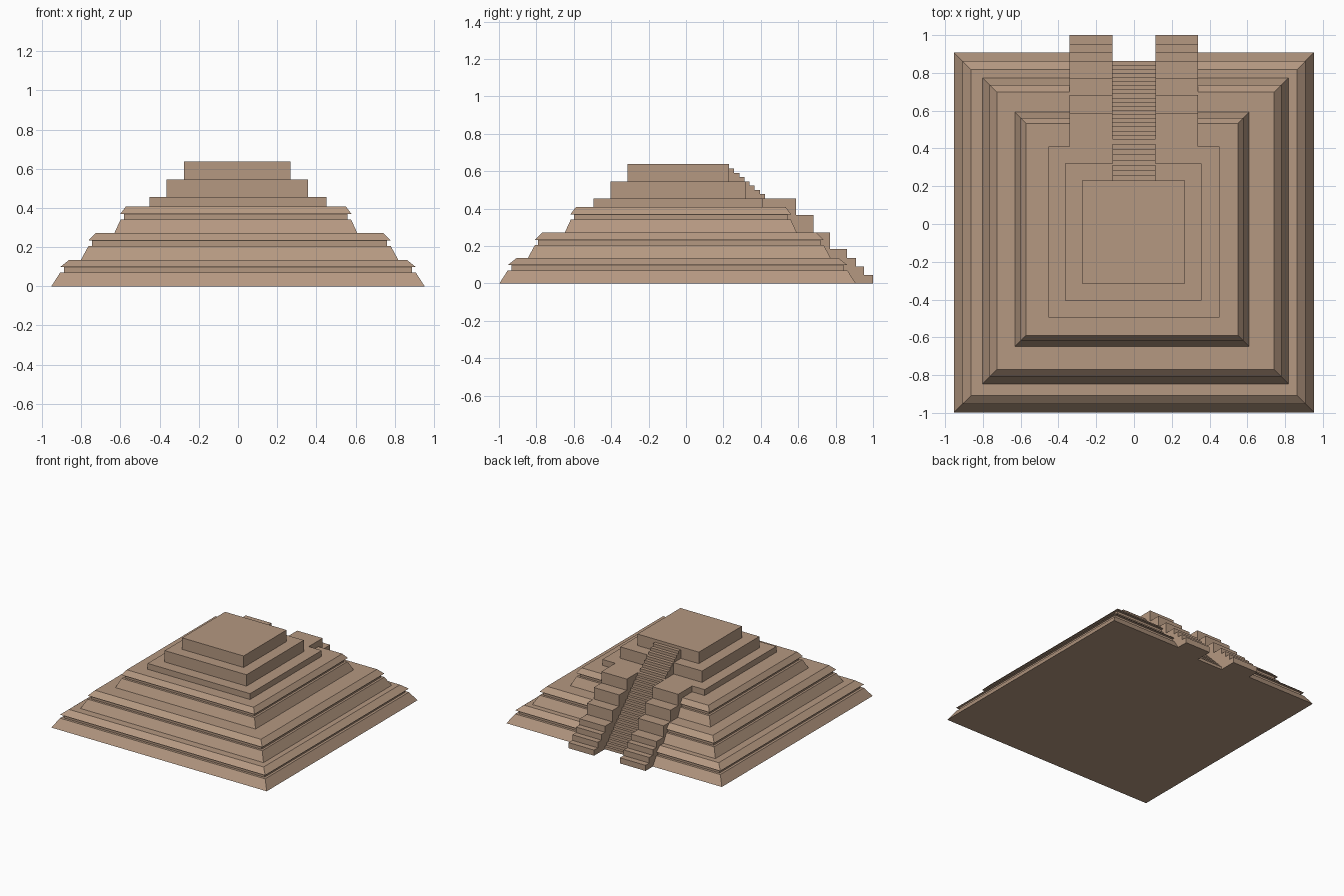
import bpy, bmesh

if "Cube" in bpy.data.objects:
    bpy.data.objects.remove(bpy.data.objects["Cube"])

stone = bpy.data.materials.new("tan_stone")
stone.diffuse_color = (0.46, 0.315, 0.22, 1)
stone.use_nodes = True
stone.node_tree.nodes["Principled BSDF"].inputs["Base Color"].default_value = stone.diffuse_color


def finish(name, bm):
    bmesh.ops.recalc_face_normals(bm, faces=bm.faces)
    me = bpy.data.meshes.new(name)
    bm.to_mesh(me)
    bm.free()
    me.materials.append(stone)
    ob = bpy.data.objects.new(name, me)
    bpy.context.collection.objects.link(ob)
    return ob


def square_stack(name, cx, cy, rings):
    """Loft square rings given as (half_width, z)."""
    bm = bmesh.new()
    loops = [[bm.verts.new((cx + sx * h, cy + sy * h, z))
              for sx, sy in ((-1, -1), (1, -1), (1, 1), (-1, 1))] for h, z in rings]
    for a, b in zip(loops, loops[1:]):
        for i in range(4):
            j = (i + 1) % 4
            bm.faces.new((a[i], a[j], b[j], b[i]))
    bm.faces.new(loops[0])
    bm.faces.new(loops[-1])
    return finish(name, bm)


def side_prism(name, profile, x0, x1):
    """Extrude a (y, z) outline from x0 to x1."""
    bm = bmesh.new()
    face = bm.faces.new([bm.verts.new((x0, y, z)) for y, z in profile])
    ext = bmesh.ops.extrude_face_region(bm, geom=[face])["geom"]
    bmesh.ops.translate(bm, vec=(x1 - x0, 0, 0),
                        verts=[v for v in ext if isinstance(v, bmesh.types.BMVert)])
    return finish(name, bm)


SX0, SX1 = -0.115, 0.113   # stair channel

# Sloped tiers: battered wall, recessed band, overhanging cornice
tiers = [
    ("lower_tier", 0.0, -0.045, 0.0, 0.135, (0.953, 0.908, 0.888, 0.908, 0.862)),
    ("middle_tier", 0.008, -0.036, 0.135, 0.272, (0.81, 0.772, 0.754, 0.772, 0.734)),
    ("upper_tier", -0.011, -0.028, 0.272, 0.408, (0.62, 0.588, 0.57, 0.59, 0.561)),
]
cutter = side_prism("stair_cutter", [(0.235, -0.5), (1.3, -0.5), (1.3, 1), (0.235, 1)], SX0, SX1)
for name, cx, cy, z0, z1, (a, b, c, d, e) in tiers:
    za, zb = z0 + 0.07, z0 + 0.098
    ob = square_stack(name, cx, cy, [(a, z0), (b, za), (c, za), (c, zb), (d, zb), (e, z1)])
    # Open a channel at the back for the stairway
    mod = ob.modifiers.new("stair_channel", "BOOLEAN")
    mod.operation = "DIFFERENCE"
    mod.solver = "EXACT"
    mod.object = cutter
    bpy.context.view_layer.objects.active = ob
    bpy.ops.object.modifier_apply(modifier=mod.name)
bpy.data.objects.remove(cutter)

# Straight-sided summit blocks
for name, cx, h, z0, z1 in (("summit_base", 0, 0.453, 0.408, 0.455),
                            ("summit_middle", -0.004, 0.362, 0.455, 0.546),
                            ("summit_top", -0.003, 0.272, 0.546, 0.638)):
    square_stack(name, cx, -0.042, [(h, z0), (h, z1)])

# Stairway: 8 upper and 20 lower steps with equal rises
outline = [(0.2, 0.0), (0.2, 0.637)]
rise = 0.637 / 28
y, z = 0.23, 0.637
for i in range(28):
    outline.append((y, z))
    z = max(z - rise, 0.0)
    outline.append((y, z))
    y += 0.22 / 8 if i < 8 else 0.414 / 19
side_prism("stairway", outline, SX0, SX1)

# Stepped balustrades on both sides of the stairway
cheek = [(0.40, 0.0), (0.40, 0.455)]
steps = [(0.587, 0.455), (0.683, 0.365), (0.77, 0.273), (0.862, 0.183),
         (0.908, 0.135), (0.953, 0.09), (1.0, 0.045)]
for i, (y, z) in enumerate(steps):
    nz = steps[i + 1][1] if i + 1 < len(steps) else 0.0
    cheek += [(y, z), (y, nz)]
side_prism("left_balustrade", cheek, -0.342, SX0)
side_prism("right_balustrade", cheek, SX1, 0.338)
